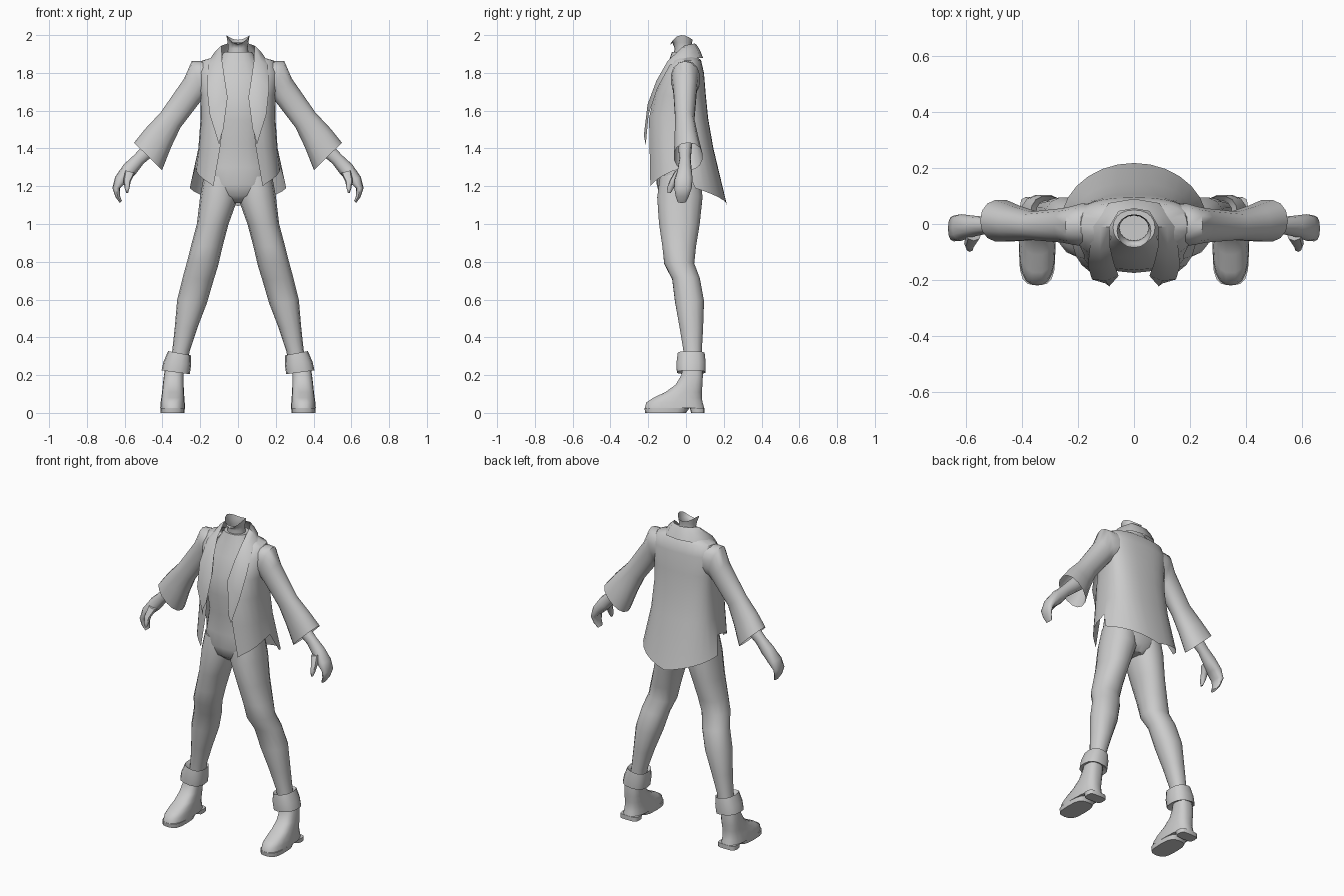
import bpy, bmesh, math

grey = bpy.data.materials.new("plain_grey")
grey.diffuse_color = (0.6, 0.6, 0.6, 1)


def spow(v, p):
    return math.copysign(abs(v) ** p, v)


def finish(name, bm, mirror=False, recalc=True):
    if recalc:
        bmesh.ops.recalc_face_normals(bm, faces=bm.faces)
    me = bpy.data.meshes.new(name)
    bm.to_mesh(me)
    bm.free()
    me.materials.append(grey)
    ob = bpy.data.objects.new(name, me)
    bpy.context.collection.objects.link(ob)
    if mirror:
        m = ob.modifiers.new("mirror", 'MIRROR')
        m.use_mirror_merge = False
    bpy.ops.object.select_all(action='DESELECT')
    ob.select_set(True)
    bpy.context.view_layer.objects.active = ob
    bpy.ops.object.shade_smooth_by_angle(angle=math.radians(50))
    return ob


def loft(name, rings, n=14, p=0.9, mirror=True, caps=(True, True)):
    """Each ring: outer x, outer z, inner x, inner z, front y, back y."""
    bm = bmesh.new()
    rows = []
    for ax, az, bx, bz, y0, y1 in rings:
        row = []
        for i in range(n):
            t = 2 * math.pi * i / n
            c, s = spow(math.cos(t), p), spow(math.sin(t), p)
            row.append(bm.verts.new(((ax + bx) / 2 + (ax - bx) / 2 * c,
                                     (y0 + y1) / 2 + (y1 - y0) / 2 * s,
                                     (az + bz) / 2 + (az - bz) / 2 * c)))
        rows.append(row)
    for r, q in zip(rows, rows[1:]):
        for i in range(n):
            j = (i + 1) % n
            bm.faces.new((r[i], r[j], q[j], q[i]))
    if caps[0]:
        bm.faces.new(rows[0])
    if caps[1]:
        bm.faces.new(rows[-1])
    return finish(name, bm, mirror)


def level(z, rx, y0, y1):
    return (rx, z, -rx, z, y0, y1)


def sheet(name, rows):
    """Open grid of points on +x, joined to its mirror image on x = 0."""
    bm = bmesh.new()
    for sx in (1, -1):
        g = [[bm.verts.new((sx * x, y, z)) for x, y, z in r] for r in rows]
        for r, q in zip(g, g[1:]):
            for i in range(len(r) - 1):
                bm.faces.new((r[i], r[i + 1], q[i + 1], q[i]))
    bmesh.ops.remove_doubles(bm, verts=[v for v in bm.verts if abs(v.co.x) < 1e-4], dist=1e-4)
    return finish(name, bm)


# Body and shirt
loft("shirt_body", [
    level(1.11, .07, -.09, .05), level(1.15, .14, -.14, .08),
    level(1.21, .187, -.155, .09), level(1.30, .17, -.155, .08),
    level(1.42, .145, -.155, .065), level(1.55, .16, -.175, .08),
    level(1.67, .17, -.165, .09), level(1.78, .155, -.125, .085),
    level(1.85, .11, -.095, .07), level(1.91, .075, -.075, .05)], n=20, mirror=False)

# Open neck stump, its rim dipping at front and back
neck = loft("neck", [level(1.86, .065, -.075, .045), level(1.93, .052, -.06, .03),
                     level(1.96, .055, -.072, .032), level(2.0, .062, -.085, .035)],
            n=16, p=1, mirror=False, caps=(False, False))
for v in neck.data.vertices:
    if v.co.z > 1.99:
        d = (v.co.y + .025) / .06
        v.co.z -= (.05 if d < 0 else .025) * d * d

# Jacket: level z, front edge x, half width, front y, back y
levels = [(1.885, .08, .12, -.05, .06), (1.865, .09, .19, -.075, .08),
          (1.80, .08, .215, -.125, .095), (1.68, .06, .2, -.172, .105),
          (1.56, .075, .198, -.2, .117), (1.40, .095, .21, -.2, .145),
          (None, .13, .25, -.2, .218)]
FRONT, BACK = 5, 7
rows = []
for z, xe, w, yf, yb in levels:
    row = []
    hem = z is None
    start = math.acos((xe / w) ** (1 / .7))
    for k in range(FRONT + 1):
        u = k / FRONT
        t = start * (1 - u)
        wk = .225 if hem else w
        row.append((max(xe, wk * math.cos(t) ** .7), yf * math.sin(t) ** .7,
                    1.2 + .1 * u if hem else z))
    for k in range(1, BACK + 1):
        t = math.pi / 2 * k / BACK
        pe = 1 if hem else .8
        x = 0 if k == BACK else (.262 if hem else w) * math.cos(t) ** pe
        row.append((x, yb * math.sin(t) ** pe,
                    1.19 - .095 * (k - 1) / (BACK - 1) if hem else z))
    rows.append(row)
sheet("jacket", rows)

# Collar running down into the lapels: inner edge, outer edge
inner = [(0, .055, 1.95), (.055, .045, 1.955), (.087, -.01, 1.945), (.085, -.085, 1.87),
         (.072, -.14, 1.78), (.055, -.185, 1.67), (.078, -.21, 1.50)]
outer = [(0, .09, 1.88), (.09, .075, 1.88), (.15, -.01, 1.872), (.158, -.085, 1.84),
         (.165, -.15, 1.72), (.15, -.198, 1.58), (.10, -.213, 1.42)]
middle = [((a[0] + b[0]) / 2, (a[1] + b[1]) / 2 - (.012 if i > 2 else 0), (a[2] + b[2]) / 2 + .008)
          for i, (a, b) in enumerate(zip(inner, outer))]
sheet("collar", [inner, middle, outer])

# Sleeves, wide and open at the wrist
loft("sleeve", [
    (.14, 1.868, .14, 1.68, -.07, .07), (.2, 1.862, .17, 1.67, -.08, .075),
    (.245, 1.862, .185, 1.66, -.075, .065), (.285, 1.77, .205, 1.64, -.068, .058),
    (.41, 1.59, .305, 1.51, -.058, .045), (.49, 1.505, .355, 1.405, -.062, .065),
    (.55, 1.43, .402, 1.285, -.065, .088)], caps=(True, False))

# Forearm and curled hand
loft("hand", [
    (.45, 1.475, .39, 1.41, -.04, .035), (.5, 1.42, .445, 1.365, -.04, .03),
    (.55, 1.365, .5, 1.32, -.035, .025), (.605, 1.315, .545, 1.26, -.045, .03),
    (.65, 1.25, .585, 1.225, -.06, .035), (.665, 1.19, .625, 1.19, -.062, .03),
    (.65, 1.145, .625, 1.15, -.055, .015), (.627, 1.112, .615, 1.122, -.045, 0)], n=12)
loft("thumb", [
    (.6, 1.285, .545, 1.27, -.06, -.005), (.607, 1.23, .568, 1.225, -.088, -.05),
    (.6, 1.19, .574, 1.19, -.1, -.065), (.592, 1.165, .582, 1.165, -.098, -.08)], n=8)

# Trouser legs
loft("leg", [
    (.18, 1.26, .0, 1.24, -.14, .08), (.2, 1.15, .003, 1.13, -.155, .09),
    (.218, 1.0, .05, 1.0, -.145, .075), (.25, .88, .082, .88, -.127, .055),
    (.27, .8, .105, .78, -.117, .045), (.292, .72, .13, .70, -.075, .075),
    (.322, .6, .165, .58, -.06, .097), (.335, .45, .215, .45, -.035, .092),
    (.348, .33, .255, .33, -.015, .085), (.36, .25, .27, .25, -.01, .085)])

# Folded boot cuffs
loft("boot_cuff", [
    (.345, .3, .27, .29, -.02, .085), (.37, .327, .25, .305, -.045, .1),
    (.395, .27, .248, .255, -.052, .106), (.405, .225, .255, .205, -.05, .105),
    (.375, .23, .285, .22, -.02, .085)], p=.8, caps=(False, False))

# Boots with a separate sole and heel


def foot(z, x0, x1, y0, y1):
    return (x1, z, x0, z, y0, y1)


loft("boot", [
    foot(.26, .29, .38, -.015, .085), foot(.2, .288, .392, -.025, .09),
    foot(.15, .288, .398, -.055, .088), foot(.11, .286, .402, -.11, .085),
    foot(.08, .284, .406, -.175, .085), foot(.055, .282, .41, -.212, .09),
    foot(.025, .28, .412, -.22, .098)], n=18, p=.75)
loft("boot_sole", [foot(.027, .281, .411, -.22, .02), foot(0, .284, .409, -.216, .0)],
     n=16, p=.65)
loft("boot_heel", [foot(.027, .283, .408, .02, .098), foot(0, .285, .406, .027, .098)],
     n=12, p=.5)
